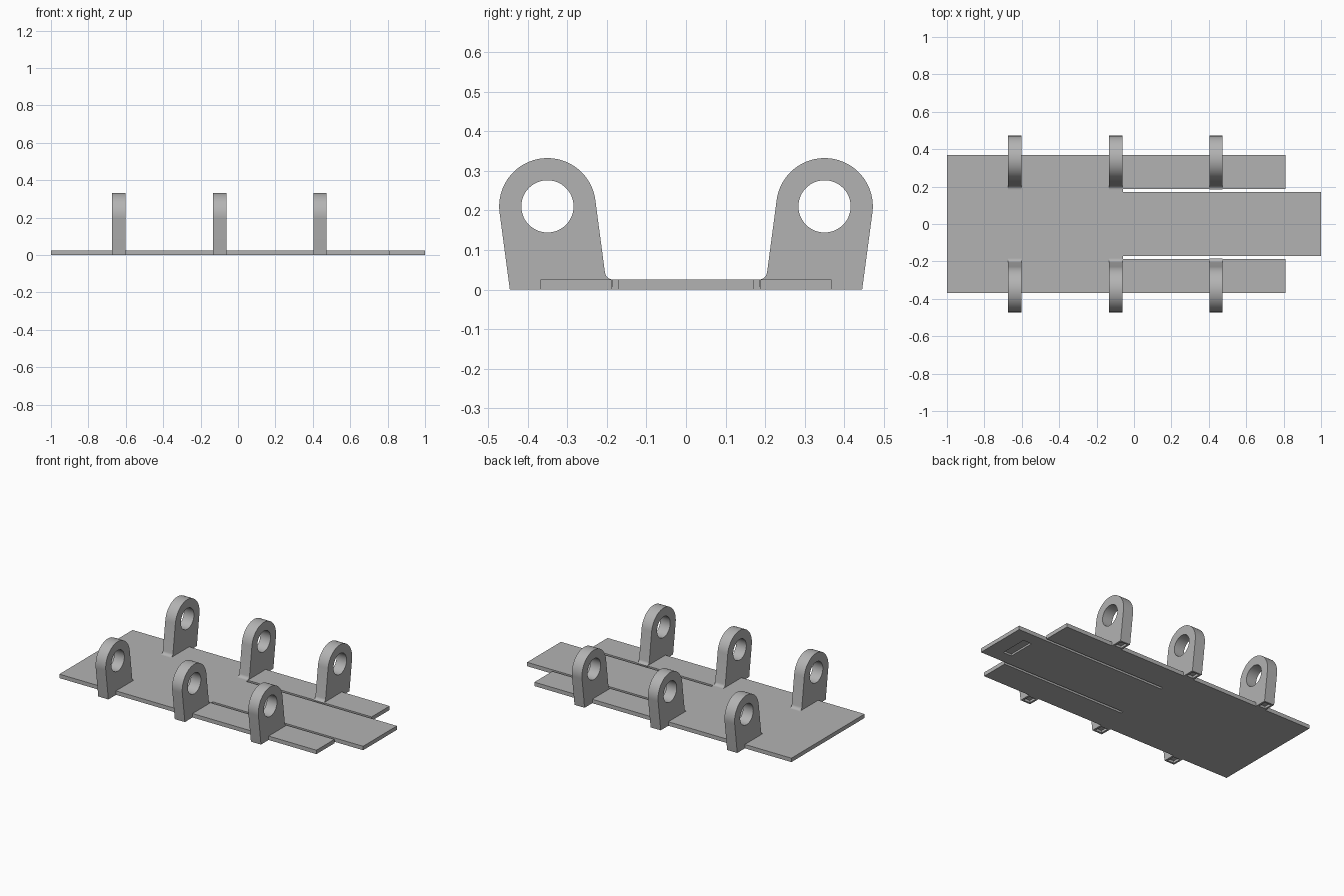
import bpy, bmesh
from math import cos, sin, pi, atan2, radians
from mathutils import Vector

cube = bpy.data.objects.get("Cube")
if cube:
    bpy.data.objects.remove(cube)

grey = bpy.data.materials.new("plain grey")
grey.use_nodes = True
COLOUR = (0.45, 0.45, 0.45, 1)
grey.diffuse_color = COLOUR
grey.node_tree.nodes["Principled BSDF"].inputs["Base Color"].default_value = COLOUR


def extrude(name, points, offset):
    """Solid made by sweeping a closed outline of 3D points along offset."""
    bm = bmesh.new()
    face = bm.faces.new([bm.verts.new(p) for p in points])
    new = bmesh.ops.extrude_face_region(bm, geom=[face])["geom"]
    bmesh.ops.translate(bm, vec=offset, verts=[v for v in new if isinstance(v, bmesh.types.BMVert)])
    bmesh.ops.recalc_face_normals(bm, faces=bm.faces)
    mesh = bpy.data.meshes.new(name)
    bm.to_mesh(mesh)
    bm.free()
    mesh.materials.append(grey)
    obj = bpy.data.objects.new(name, mesh)
    bpy.context.collection.objects.link(obj)
    return obj


def box(name, x0, x1, y0, y1, z0, z1):
    outline = [(x0, y0, z0), (x1, y0, z0), (x1, y1, z0), (x0, y1, z0)]
    return extrude(name, outline, (0, 0, z1 - z0))


def activate(obj):
    bpy.ops.object.select_all(action='DESELECT')
    obj.select_set(True)
    bpy.context.view_layer.objects.active = obj


def cut(obj, cutter):
    mod = obj.modifiers.new("cut", 'BOOLEAN')
    mod.operation = 'DIFFERENCE'
    mod.solver = 'EXACT'
    mod.object = cutter
    activate(obj)
    bpy.ops.object.modifier_apply(modifier=mod.name)
    bpy.data.objects.remove(cutter)


def arc(centre, radius, start, end, steps):
    return [(centre[0] + radius * cos(start + (end - start) * i / steps),
             centre[1] + radius * sin(start + (end - start) * i / steps))
            for i in range(steps + 1)]


# Base plate: two slots separate a long central tongue from the side wings
THICK = 0.025
half = [(1, 0.17), (-0.06, 0.17), (-0.06, 0.187), (0.81, 0.187), (0.81, 0.368), (-1, 0.368)]
outline = half + [(x, -y) for x, y in reversed(half)]
plate = extrude("base_plate", [(x, y, 0) for x, y in outline], (0, 0, THICK))

# Shallow recess under the tongue tip
cut(plate, box("recess_cutter", 0.84, 0.9, -0.09, 0.09, -0.02, 0.012))

# Lug profile in y, z: leaning sides tangent to a round head, with a root fillet
CENTRE, RADIUS, HOLE = (0.35, 0.21), 0.122, 0.066
lean = atan2(0.135, 1)
profile = [(0.187, 0), (0.445, 0)]
profile += arc(CENTRE, RADIUS, -lean, pi - lean, 40)
profile += arc((0.184, THICK + 0.021), 0.021, -lean, -pi / 2, 6)
WIDTH = 0.071


def lug(name, x, side):
    def place(points, x0):
        return [Vector((x0, side * y, z)) for y, z in points]
    obj = extrude(name, place(profile, x - WIDTH / 2), (WIDTH, 0, 0))
    circle = arc(CENTRE, HOLE, 0, 2 * pi, 48)[:-1]
    cut(obj, extrude("bore_cutter", place(circle, x - WIDTH), (2 * WIDTH, 0, 0)))
    # Small pocket in the exposed foot
    y0, y1 = sorted((side * 0.38, side * 0.433))
    cut(obj, box("pocket_cutter", x - 0.023, x + 0.023, y0, y1, -0.02, 0.015))
    activate(obj)
    bpy.ops.object.shade_smooth_by_angle(angle=radians(30))


for place_name, x in (("rear", -0.637), ("middle", -0.098), ("tongue_end", 0.438)):
    lug(place_name + "_lug_back", x, 1)
    lug(place_name + "_lug_front", x, -1)
